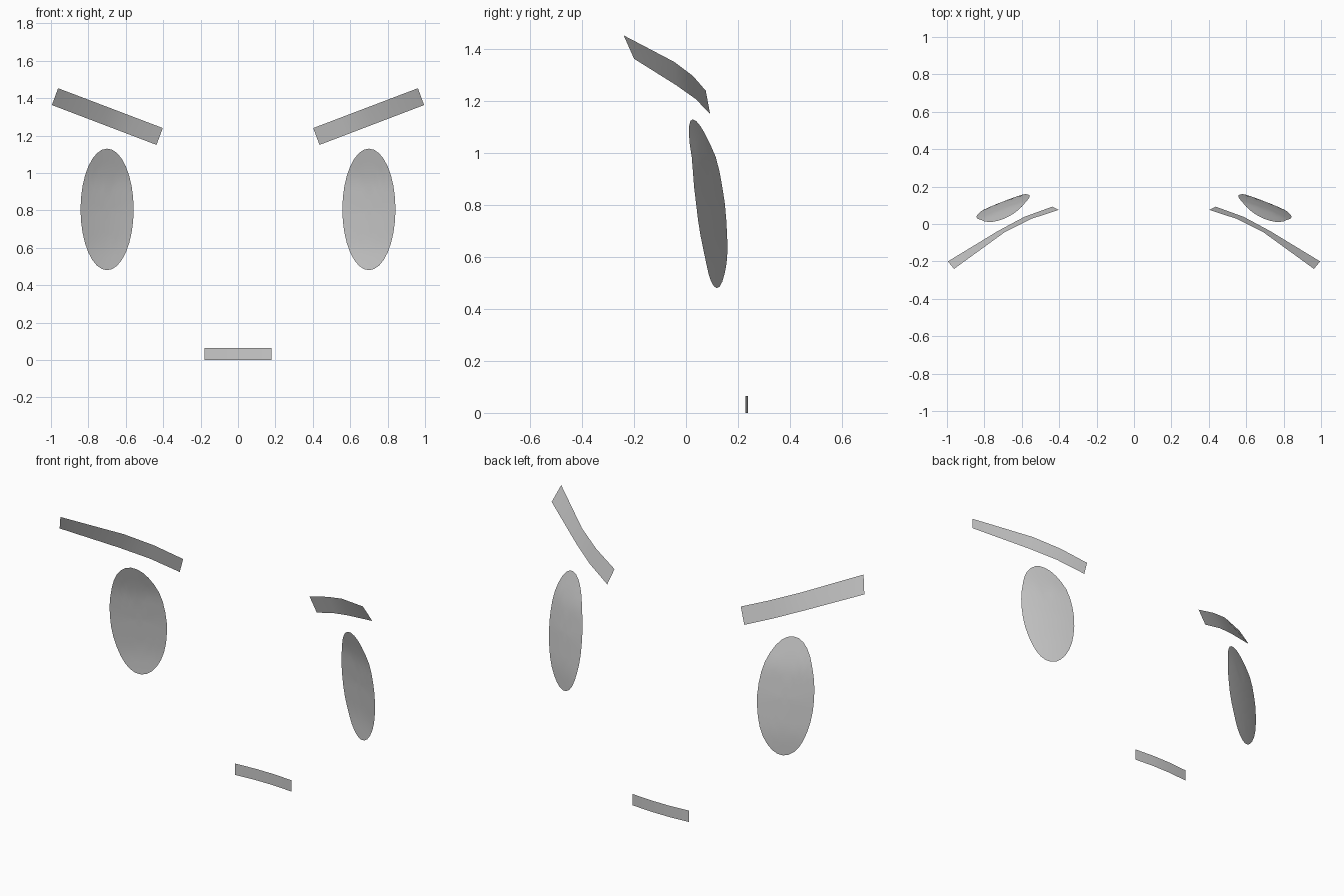
import bpy
import math

if "Cube" in bpy.data.objects:
    bpy.data.objects.remove(bpy.data.objects["Cube"])


def lerp_table(table, v):
    for (a, ya), (b, yb) in zip(table, table[1:]):
        if v <= b:
            return ya + (yb - ya) * (v - a) / (b - a)
    return table[-1][1]


def make_sheet(name, verts, faces, mirror=False):
    mesh = bpy.data.meshes.new(name)
    mesh.from_pydata(verts, [], faces)
    mesh.update()
    obj = bpy.data.objects.new(name, mesh)
    bpy.context.collection.objects.link(obj)
    if mirror:
        obj.modifiers.new("Mirror", 'MIRROR').use_mirror_merge = False
    for p in mesh.polygons:
        p.use_smooth = True
    return obj


def make_strip(name, lower, upper, mirror=False):
    n = len(lower)
    faces = [(i + 1, i, n + i, n + i + 1) for i in range(n - 1)]
    return make_sheet(name, lower + upper, faces, mirror)


# Curved depth of the eye: profile over height at x = 0.7, sloping sideways
EYE_DEPTH = [(0.48, 0.119), (0.60, 0.121), (0.80, 0.102), (0.97, 0.078), (1.14, 0.023)]


def eye_y(x, z):
    dx = x - 0.70
    return lerp_table(EYE_DEPTH, z) - 0.39 * dx - 0.35 * dx * dx


# Eyes: oval sheets built from concentric rings
SEG, RINGS = 32, 5
verts = [(0.70, eye_y(0.70, 0.805), 0.805)]
for r in range(1, RINGS + 1):
    for s in range(SEG):
        a = 2 * math.pi * s / SEG
        x = 0.70 + 0.142 * r / RINGS * math.cos(a)
        z = 0.805 + 0.325 * r / RINGS * math.sin(a)
        verts.append((x, eye_y(x, z), z))
faces = [(0, 1 + (s + 1) % SEG, 1 + s) for s in range(SEG)]
for r in range(RINGS - 1):
    b = 1 + r * SEG
    for s in range(SEG):
        t = (s + 1) % SEG
        faces.append((b + s, b + t, b + SEG + t, b + SEG + s))
make_sheet("eyes", verts, faces, mirror=True)

# Eyebrows: slanted strips bending around the head
stations = [(0, 0.093, 0.076), (0.27, 0.038, 0.026), (0.52, -0.037, -0.045), (1, -0.20, -0.24)]
low = [(0.436 + 0.559 * t, yl, 1.15 + 0.213 * t) for t, yl, yu in stations]
high = [(0.402 + 0.560 * t, yu, 1.24 + 0.213 * t) for t, yl, yu in stations]
make_strip("eyebrows", low, high, mirror=True)

# Mouth: short upright strip, slightly bowed
bow = [(-0.18, 0.229), (-0.06, 0.238), (0.06, 0.238), (0.18, 0.229)]
make_strip("mouth", [(x, y, 0) for x, y in bow], [(x, y, 0.065) for x, y in bow])
